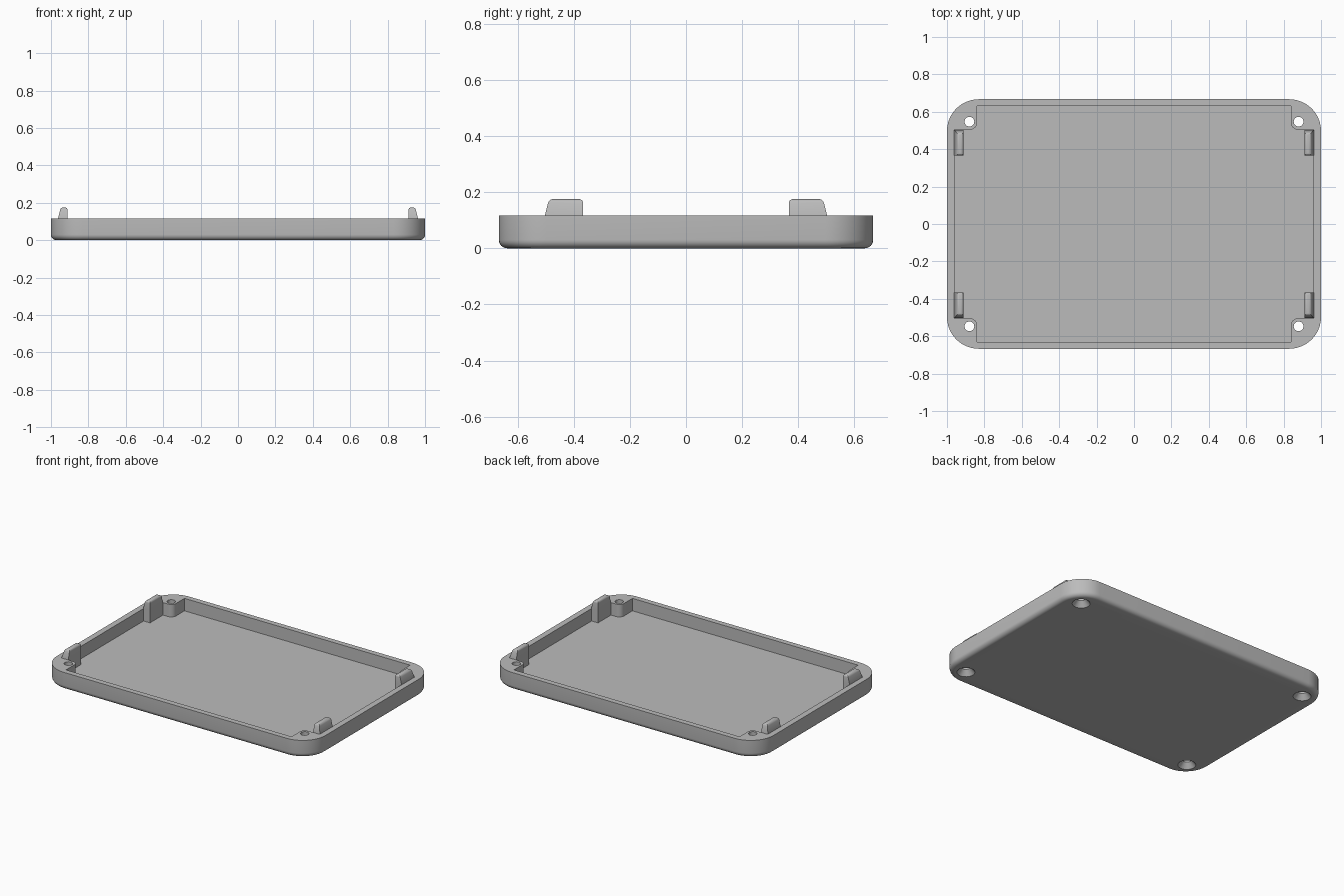
import bpy
import bmesh
from math import sin, cos, pi

cube = bpy.data.objects.get("Cube")
if cube:
    bpy.data.objects.remove(cube, do_unlink=True)

HALF_X, HALF_Y, RIM = 1.0, 0.667, 0.117
CORNER, EDGE, FLOOR = 0.17, 0.03, 0.033

grey = bpy.data.materials.new("plain grey")
grey.use_nodes = True
colour = (0.5, 0.5, 0.5, 1)
grey.diffuse_color = colour
grey.node_tree.nodes["Principled BSDF"].inputs["Base Color"].default_value = colour


def loft(name, rings):
    """Solid through a stack of rings with equal point counts."""
    bm = bmesh.new()
    loops = [[bm.verts.new(p) for p in ring] for ring in rings]
    n = len(loops[0])
    for low, high in zip(loops, loops[1:]):
        for i in range(n):
            j = (i + 1) % n
            bm.faces.new((low[i], low[j], high[j], high[i]))
    bm.faces.new(loops[0][::-1])
    bm.faces.new(loops[-1])
    bmesh.ops.recalc_face_normals(bm, faces=bm.faces)
    mesh = bpy.data.meshes.new(name)
    bm.to_mesh(mesh)
    bm.free()
    mesh.materials.append(grey)
    obj = bpy.data.objects.new(name, mesh)
    bpy.context.collection.objects.link(obj)
    return obj


def arc(cx, cy, r, start, steps=12):
    return [(cx + r * cos(start + pi / 2 * i / steps),
             cy + r * sin(start + pi / 2 * i / steps)) for i in range(steps + 1)]


def rounded_rect(hx, hy, r, z):
    signs = ((1, 1), (-1, 1), (-1, -1), (1, -1))
    return [(x, y, z) for k, (sx, sy) in enumerate(signs)
            for x, y in arc(sx * (hx - r), sy * (hy - r), r, k * pi / 2)]


def circle(cx, cy, r, z, n=32):
    return [(cx + r * cos(2 * pi * i / n), cy + r * sin(2 * pi * i / n), z)
            for i in range(n)]


def apply_modifiers(obj):
    bpy.context.view_layer.objects.active = obj
    for mod in list(obj.modifiers):
        bpy.ops.object.modifier_apply(modifier=mod.name)


# Tray shell with a rounded lower edge
rings = []
for i in range(7):
    a = pi / 2 * i / 6
    inset = EDGE * (1 - sin(a))
    rings.append(rounded_rect(HALF_X - inset, HALF_Y - inset, CORNER - inset,
                              EDGE * (1 - cos(a))))
rings.append(rounded_rect(HALF_X, HALF_Y, CORNER, RIM))
tray = loft("tray", rings)

# Recess outline: a rectangle with a rounded screw boss left in each corner
quarter = [(0.96, 0.505)] + arc(0.875, 0.54, 0.035, pi)[::-1] + [(0.84, 0.63)]
quarter[1:-1] = [(x, y) for x, y in arc(0.875, 0.54, 0.035, pi)[::-1]]
outline = []
for sx, sy in ((1, 1), (-1, 1), (-1, -1), (1, -1)):
    part = [(sx * x, sy * y) for x, y in quarter]
    outline += part if sx * sy > 0 else part[::-1]
cutters = [loft("recess_cutter", [[(x, y, z) for x, y in outline]
                                  for z in (FLOOR, RIM + 0.1)])]

# Countersunk screw holes
for sx in (-1, 1):
    for sy in (-1, 1):
        x, y = sx * 0.88, sy * 0.547
        cutters.append(loft("hole_cutter", [
            circle(x, y, 0.055, -0.02), circle(x, y, 0.055, 0),
            circle(x, y, 0.026, 0.035), circle(x, y, 0.026, RIM + 0.1)]))

for cutter in cutters:
    cutter.hide_render = True
    mod = tray.modifiers.new("cut", "BOOLEAN")
    mod.operation = "DIFFERENCE"
    mod.solver = "EXACT"
    mod.object = cutter
apply_modifiers(tray)
for cutter in cutters:
    bpy.data.objects.remove(cutter, do_unlink=True)


def rect(x0, x1, y0, y1, z):
    return [(x0, y0, z), (x1, y0, z), (x1, y1, z), (x0, y1, z)]


# Snap tabs: upright on the inner sides, tapered on the outer sides
parts = [tray]
for side, sx in (("left", 1), ("right", -1)):
    for end, sy in (("front", -1), ("back", 1)):
        tab = loft(f"{end}_{side}_tab", [
            rect(sx * 0.912, sx * 0.962, sy * 0.367, sy * 0.503, FLOOR - 0.005),
            rect(sx * 0.912, sx * 0.962, sy * 0.367, sy * 0.503, RIM),
            rect(sx * 0.912, sx * 0.948, sy * 0.367, sy * 0.488, 0.175)])
        # Round only the edges around the top
        weights = tab.data.attributes.new("bevel_weight_edge", "FLOAT", "EDGE")
        for edge in tab.data.edges:
            top = [tab.data.vertices[v].co.z > 0.17 for v in edge.vertices]
            weights.data[edge.index].value = float(all(top))
        mod = tab.modifiers.new("round", "BEVEL")
        mod.limit_method = "WEIGHT"
        mod.width = 0.013
        mod.segments = 4
        apply_modifiers(tab)
        parts.append(tab)

# Smooth the curves and keep the edges sharp
bpy.ops.object.select_all(action="DESELECT")
for obj in parts:
    obj.select_set(True)
bpy.context.view_layer.objects.active = tray
bpy.ops.object.shade_smooth_by_angle(angle=pi / 6)
